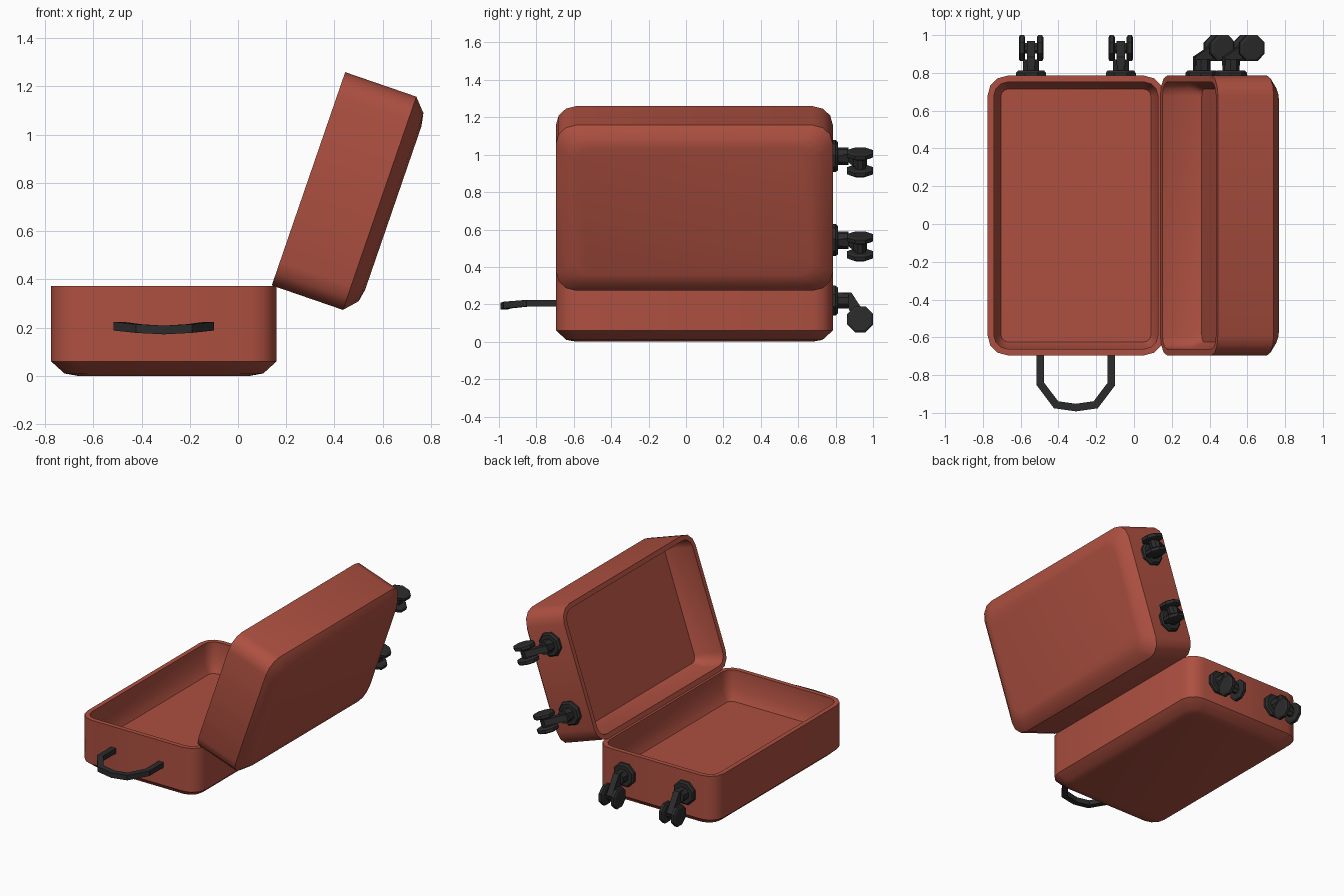
import bpy, bmesh, math
from mathutils import Vector, Matrix

if "Cube" in bpy.data.objects:
    bpy.data.objects.remove(bpy.data.objects["Cube"], do_unlink=True)


def material(name, color):
    m = bpy.data.materials.new(name)
    m.use_nodes = True
    m.diffuse_color = color
    m.node_tree.nodes["Principled BSDF"].inputs["Base Color"].default_value = color
    return m


RED = material("brick red shell", (0.42, 0.08, 0.052, 1))
BLACK = material("dark rubber", (0.025, 0.025, 0.025, 1))


def loft(name, rings, mat, place, smooth=None):
    """Skin a list of equal rings, cap both ends and place the object."""
    bm = bmesh.new()
    loops = [[bm.verts.new(p) for p in ring] for ring in rings]
    n = len(loops[0])
    for a, b in zip(loops, loops[1:]):
        for i in range(n):
            j = (i + 1) % n
            bm.faces.new((a[i], a[j], b[j], b[i]))
    bm.faces.new(loops[0][::-1])
    bm.faces.new(loops[-1])
    bmesh.ops.recalc_face_normals(bm, faces=bm.faces[:])
    mesh = bpy.data.meshes.new(name)
    bm.to_mesh(mesh)
    bm.free()
    mesh.materials.append(mat)
    obj = bpy.data.objects.new(name, mesh)
    bpy.context.scene.collection.objects.link(obj)
    obj.matrix_world = place
    if smooth:
        bpy.ops.object.select_all(action="DESELECT")
        obj.select_set(True)
        bpy.context.view_layer.objects.active = obj
        bpy.ops.object.shade_smooth_by_angle(angle=math.radians(smooth))
    return obj


HALF_X, HALF_Y, MID_Y, DEPTH = 0.4675, 0.74, 0.045, 0.372


def rounded_ring(inset, z, radius, steps=3):
    """Rounded rectangle following the case outline."""
    ring = []
    for k, (sx, sy) in enumerate(((1, 1), (-1, 1), (-1, -1), (1, -1))):
        cx = sx * (HALF_X - inset - radius)
        cy = MID_Y + sy * (HALF_Y - inset - radius)
        for s in range(steps + 1):
            a = math.pi / 2 * (k + s / steps)
            ring.append((cx + radius * math.cos(a), cy + radius * math.sin(a), z))
    return ring


def disc_ring(center, axis, radius, sides=8):
    """Regular polygon around the x or y axis, with flat sides up."""
    ring = []
    for i in range(sides):
        a = math.tau * (i + 0.5) / sides
        c, s = radius * math.cos(a), radius * math.sin(a)
        ring.append(Vector(center) + Vector((0, c, s) if axis == "x" else (c, 0, s)))
    return ring


def caster(name, x, place):
    z = 0.22
    # mounting plate and stem
    loft(name + "_plate", [disc_ring((x, y, z), "y", r) for y, r in
                           ((0.775, 0.086), (0.8, 0.086), (0.812, 0.075))], BLACK, place)
    loft(name + "_stem", [disc_ring((x, y, z), "y", 0.046) for y in (0.8, 0.87)], BLACK, place)
    # bent arm reaching from the stem to the axle
    side = ((0.84, 0.042), (0.885, 0.042), (0.925, -0.02), (0.968, -0.085),
            (0.945, -0.135), (0.895, -0.105), (0.87, -0.042), (0.84, -0.042))
    loft(name + "_arm", [[(x + dx, y, z + dz) for y, dz in side]
                         for dx in (-0.022, 0.022)], BLACK, place)
    # twin wheels on an axle
    hub = (0.931, 0.12)
    loft(name + "_axle", [disc_ring((x + dx, *hub), "x", 0.03)
                          for dx in (-0.045, 0.045)], BLACK, place)
    for s, label in ((-1, "_wheel_a"), (1, "_wheel_b")):
        loft(name + label, [disc_ring((x + s * dx, *hub), "x", r) for dx, r in
                            ((0.031, 0.062), (0.038, 0.075), (0.058, 0.075), (0.065, 0.062))],
             BLACK, place)


# Outside from the bottom up, over the rim, down to the inner floor: inset, height, radius
PROFILE = ((0.11, 0, 0.07), (0.055, 0.01, 0.09), (0, 0.06, 0.105), (0, DEPTH, 0.105),
           (0.033, DEPTH, 0.075), (0.035, 0.23, 0.07), (0.07, 0.165, 0.04))


def case_half(name, place):
    loft(name + "_shell", [rounded_ring(*p) for p in PROFILE], RED, place, smooth=35)
    for i, x in enumerate((-0.2375, 0.2375)):
        caster(f"{name}_caster_{i + 1}", x, place)


# Lower half lies flat, the lid is swung open about the long edge
base_place = Matrix.Translation((-0.3075, 0, 0))
lid_place = (Matrix.Translation((0.14, 0, 0.375))
             @ Matrix.Rotation(math.radians(-71), 4, "Y")
             @ Matrix.Translation((HALF_X, 0, -DEPTH)))
case_half("base", base_place)
case_half("lid", lid_place)

# Carry handle: a square strap swept along half a path and its mirror
half_path = [Vector(p) for p in ((-0.188, -0.68, 0.206), (-0.188, -0.847, 0.206),
                                 (-0.105, -0.957, 0.196))]
path = half_path + [Vector((0, -0.972, 0.19))]
path += [Vector((-p.x, p.y, p.z)) for p in reversed(half_path)]


def side_normal(a, b):
    d = (b - a).to_2d().normalized()
    return Vector((-d.y, d.x, 0))


rings = []
for i, p in enumerate(path):
    n1 = side_normal(path[max(i - 1, 0)], path[max(i, 1)])
    n2 = side_normal(path[min(i, len(path) - 2)], path[min(i + 1, len(path) - 1)])
    miter = (n1 + n2).normalized()
    miter *= 0.02 / miter.dot(n1)
    up = Vector((0, 0, 0.018))
    rings.append([p + miter + up, p - miter + up, p - miter - up, p + miter - up])
loft("carry_handle", rings, BLACK, base_place)
